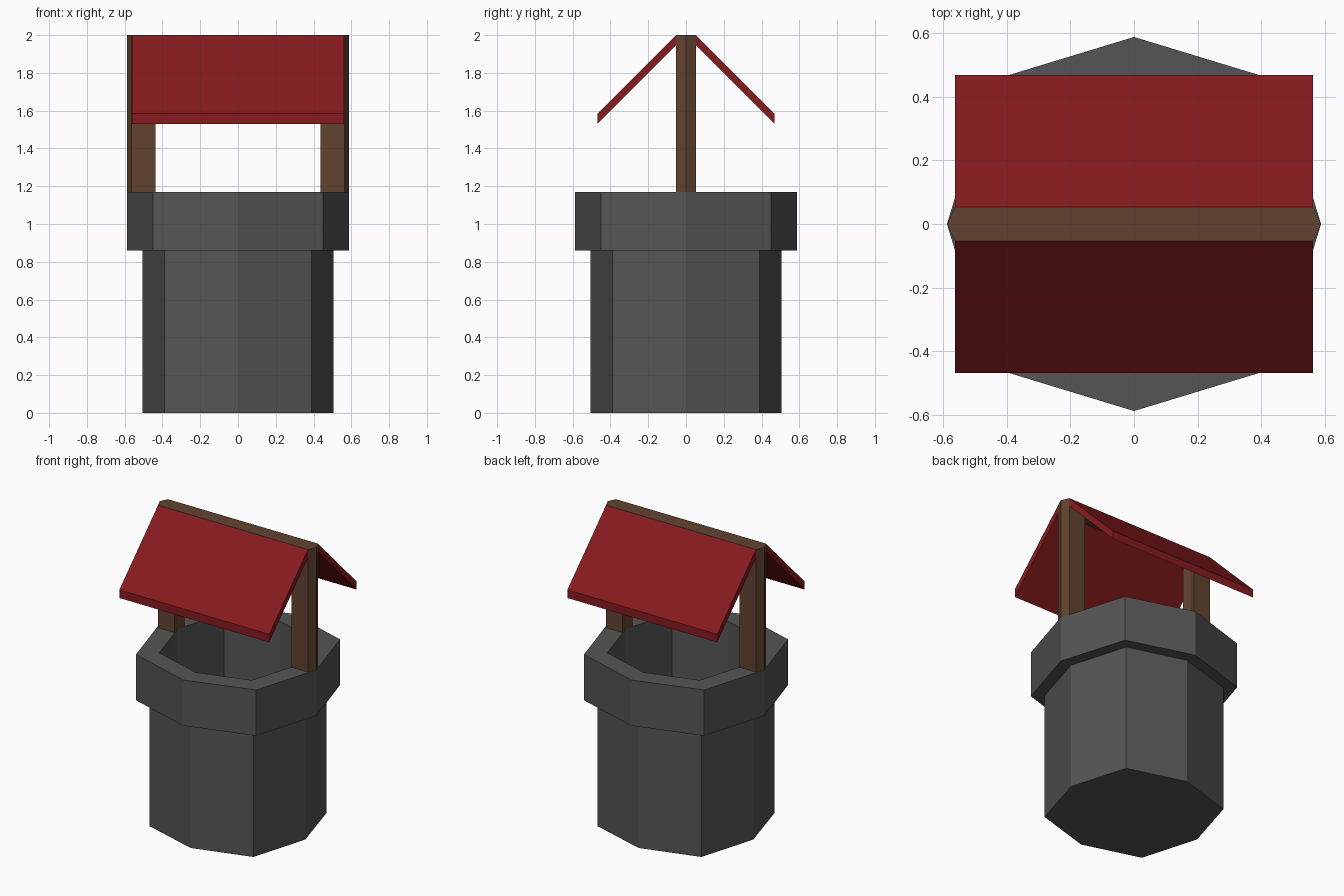
import bpy, bmesh

if "Cube" in bpy.data.objects:
    bpy.data.objects.remove(bpy.data.objects["Cube"])


def material(name, rgb):
    m = bpy.data.materials.new(name)
    m.diffuse_color = (*rgb, 1)
    m.use_nodes = True
    m.node_tree.nodes["Principled BSDF"].inputs["Base Color"].default_value = m.diffuse_color
    return m


STONE = material("stone", (0.09, 0.09, 0.09))
WOOD = material("wood", (0.12, 0.055, 0.03))
RED = material("roof_red", (0.24, 0.011, 0.013))


def finish(bm, name, mat):
    bmesh.ops.recalc_face_normals(bm, faces=bm.faces)
    me = bpy.data.meshes.new(name)
    bm.to_mesh(me)
    bm.free()
    me.materials.append(mat)
    ob = bpy.data.objects.new(name, me)
    bpy.context.collection.objects.link(ob)
    return ob


def prism(name, points, offset, mat):
    """Extrude a closed planar profile along an offset."""
    bm = bmesh.new()
    face = bm.faces.new([bm.verts.new(p) for p in points])
    new = bmesh.ops.extrude_face_region(bm, geom=[face], use_keep_orig=True)["geom"]
    bmesh.ops.translate(bm, vec=offset,
                        verts=[g for g in new if isinstance(g, bmesh.types.BMVert)])
    return finish(bm, name, mat)


# Stone well: eight-sided rings (axis corner, diagonal corner, height)
bm = bmesh.new()
rings = []
for a, d, z in [(0.505, 0.39, 0), (0.505, 0.39, 0.86), (0.587, 0.45, 0.86),
                (0.587, 0.45, 1.17), (0.452, 0.347, 1.17), (0.452, 0.347, 0.2)]:
    corners = [(a, 0), (d, d), (0, a), (-d, d), (-a, 0), (-d, -d), (0, -a), (d, -d)]
    rings.append([bm.verts.new((x, y, z)) for x, y in corners])
for lo, hi in zip(rings, rings[1:]):
    for i in range(8):
        j = (i + 1) % 8
        bm.faces.new((lo[i], lo[j], hi[j], hi[i]))
bm.faces.new(rings[0])
bm.faces.new(rings[-1])
finish(bm, "well_wall", STONE)

# Posts follow the corner of the rim; roof slopes hang from the ridge
W = 0.053
post = [(0.587, 0), (0.563, W), (0.438, W), (0.452, 0), (0.438, -W), (0.563, -W)]
slope = [(W, 2.0), (0.468, 1.585), (0.468, 1.53), (W, 1.945)]
for s, side, end in ((1, "right", "back"), (-1, "left", "front")):
    prism(side + "_post", [(s * x, s * y, 1.17) for x, y in post], (0, 0, 0.775), WOOD)
    prism(end + "_roof", [(-0.562, s * y, z) for y, z in slope], (1.124, 0, 0), RED)

# Ridge beam with pointed ends
ridge = [(0.587, 0), (0.563, W), (-0.563, W), (-0.587, 0), (-0.563, -W), (0.563, -W)]
prism("ridge_beam", [(x, y, 1.945) for x, y in ridge], (0, 0, 0.055), WOOD)
